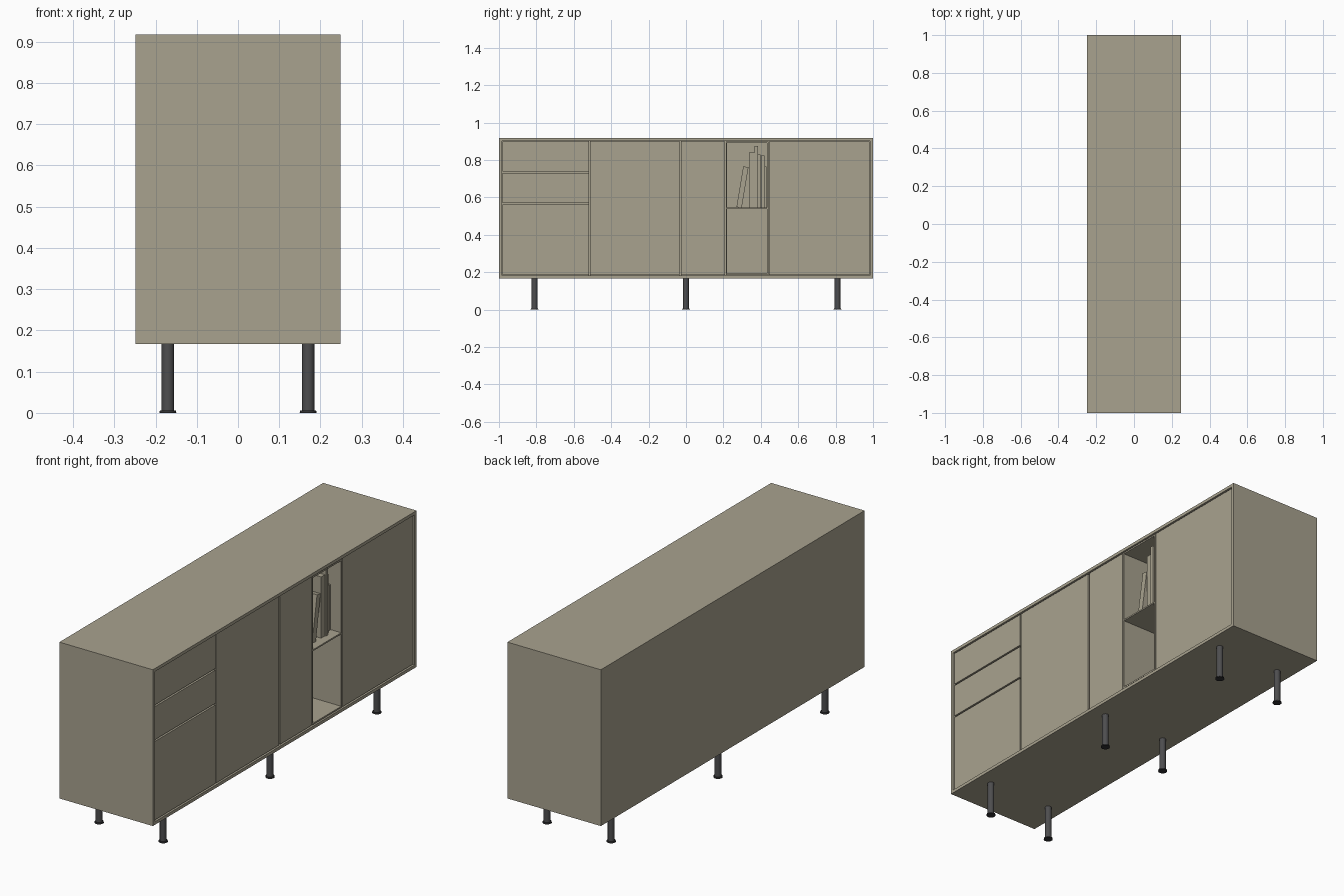
import bpy, math
from mathutils import Matrix

if "Cube" in bpy.data.objects:
    bpy.data.objects.remove(bpy.data.objects["Cube"])


def mat(name, c):
    m = bpy.data.materials.new(name)
    m.diffuse_color = (*c, 1)
    m.use_nodes = True
    m.node_tree.nodes["Principled BSDF"].inputs["Base Color"].default_value = m.diffuse_color
    return m


BEIGE = mat("beige lacquer", (0.393, 0.361, 0.274))
METAL = mat("dark metal", (0.075, 0.075, 0.078))
BLACK = mat("black rubber", (0.03, 0.03, 0.032))


def box(name, x, y, z, m=BEIGE):
    """Box from (min, max) ranges."""
    bpy.ops.mesh.primitive_cube_add(size=1)
    o = bpy.context.object
    o.name = name
    r = (x, y, z)
    centre = Matrix.Translation([(a + b) / 2 for a, b in r])
    o.data.transform(centre @ Matrix.Diagonal([b - a for a, b in r] + [1]))
    o.data.materials.append(m)
    return o


def cyl(name, r1, r2, x, y, z0, z1, m):
    bpy.ops.mesh.primitive_cone_add(vertices=32, radius1=r1, radius2=r2,
                                    depth=z1 - z0, location=(x, y, (z0 + z1) / 2))
    o = bpy.context.object
    o.name = name
    o.data.materials.append(m)
    bpy.ops.object.shade_smooth_by_angle(angle=math.radians(40))


X0, X1 = -0.248, 0.248        # back and front of the carcass
Z0, Z1 = 0.167, 0.917
T = 0.015                     # board thickness
ZI0, ZI1 = Z0 + T, Z1 - T

# Carcass
box("top_board", (X0, X1), (-1, 1), (ZI1, Z1))
box("bottom_board", (X0, X1), (-1, 1), (Z0, ZI0))
box("left_side", (X0, X1), (-1, -1 + T), (ZI0, ZI1))
box("right_side", (X0, X1), (1 - T, 1), (ZI0, ZI1))
box("back_panel", (X0, X0 + 0.01), (-1 + T, 1 - T), (ZI0, ZI1))
for y in (-0.515, -0.031):
    box("divider", (X0 + 0.01, 0.215), (y - 0.007, y + 0.007), (ZI0, ZI1))

# Doors and drawer fronts, set slightly back from the carcass edge
PX = (0.222, 0.243)
PZ = (ZI0 + 0.004, ZI1 - 0.004)
for name, a, b in (("left_door", -0.512, -0.035), ("middle_door", -0.027, 0.209),
                   ("right_door", 0.445, 0.981)):
    box(name, PX, (a, b), PZ)
for name, a, b in (("bottom_drawer", PZ[0], 0.563), ("middle_drawer", 0.571, 0.730),
                   ("top_drawer", 0.738, PZ[1])):
    box(name, PX, (-0.981, -0.519), (a, b))

# Open niche with a shelf
NX = (X0 + 0.01, 0.244)
NY0, NY1, W = 0.213, 0.441, 0.007
box("niche_left_wall", NX, (NY0, NY0 + W), PZ)
box("niche_right_wall", NX, (NY1 - W, NY1), PZ)
inner = (NY0 + W, NY1 - W)
box("niche_floor", NX, inner, (PZ[0], PZ[0] + W))
box("niche_ceiling", NX, inner, (PZ[1] - W, PZ[1]))
SH = 0.546
box("niche_shelf", NX, inner, (SH - W, SH))

# Books: y range, top height, depth range
for y0, y1, z, xa, xb in ((0.338, 0.366, 0.84, 0.04, 0.205),
                          (0.367, 0.384, 0.874, 0.03, 0.21),
                          (0.385, 0.399, 0.83, 0.05, 0.20),
                          (0.402, 0.419, 0.823, 0.02, 0.17),
                          (0.421, 0.430, 0.765, 0.05, 0.19)):
    box("book", (xa, xb), (y0, y1), (SH, z))
lean = box("leaning_book", (0.05, 0.205), (0, 0.028), (0, 0.22))
lean.location = (0, 0.270, SH + 0.003)
lean.rotation_euler.x = -math.radians(9.5)

# Six round legs with feet
for x in (-0.17, 0.17):
    for y in (-0.81, 0, 0.81):
        cyl("leg", 0.015, 0.015, x, y, 0.006, Z0, METAL)
        cyl("foot", 0.0205, 0.0195, x, y, 0, 0.006, BLACK)
